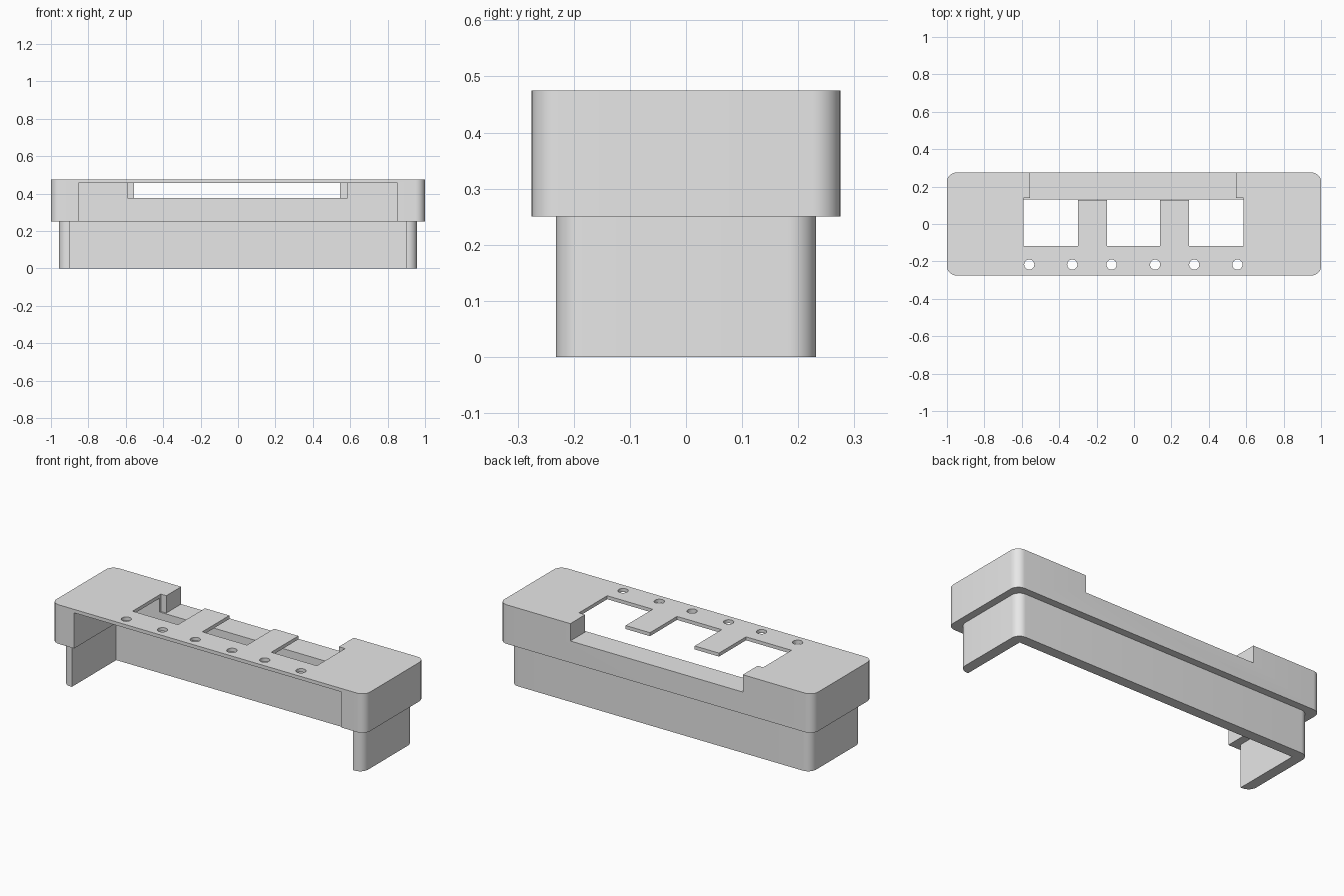
import bpy, bmesh
from math import radians

cube = bpy.data.objects.get("Cube")
if cube:
    bpy.data.objects.remove(cube, do_unlink=True)

grey = bpy.data.materials.new("plain_grey")
grey.use_nodes = True
colour = (0.8, 0.8, 0.8, 1)
grey.diffuse_color = colour
for node in grey.node_tree.nodes:
    if node.type == 'BSDF_PRINCIPLED':
        node.inputs["Base Color"].default_value = colour


def make_object(name, bm):
    mesh = bpy.data.meshes.new(name)
    bm.to_mesh(mesh)
    bm.free()
    mesh.materials.append(grey)
    obj = bpy.data.objects.new(name, mesh)
    bpy.context.collection.objects.link(obj)
    return obj


def box(name, x, y, z, corner=0):
    """Box between three (low, high) ranges, with optional round upright edges."""
    bm = bmesh.new()
    bmesh.ops.create_cube(bm, size=1)
    for v in bm.verts:
        v.co = [r[0] if c < 0 else r[1] for c, r in zip(v.co, (x, y, z))]
    if corner:
        upright = [e for e in bm.edges
                   if abs(e.verts[0].co.z - e.verts[1].co.z) > 0.01]
        bmesh.ops.bevel(bm, geom=upright, offset=corner, segments=10,
                        profile=0.5, affect='EDGES')
    return make_object(name, bm)


def peg(name, x, y, radius):
    """Upright round cutter through the top plate."""
    bm = bmesh.new()
    bmesh.ops.create_cone(bm, cap_ends=True, segments=32, radius1=radius,
                          radius2=radius, depth=0.2)
    bmesh.ops.translate(bm, verts=bm.verts, vec=(x, y, 0.47))
    return make_object(name, bm)


def carve(obj, cutters):
    """Subtract each cutter, then smooth only the rounded parts."""
    bpy.ops.object.select_all(action='DESELECT')
    bpy.context.view_layer.objects.active = obj
    obj.select_set(True)
    for cutter in cutters:
        cutter.hide_render = True
        mod = obj.modifiers.new("cut", 'BOOLEAN')
        mod.operation = 'DIFFERENCE'
        mod.solver = 'EXACT'
        mod.object = cutter
        bpy.ops.object.modifier_apply(modifier=mod.name)
        bpy.data.objects.remove(cutter, do_unlink=True)
    bpy.ops.object.shade_smooth_by_angle(angle=radians(30))


# Upper housing: thick walls on three sides under a thin top plate
housing = box("upper_housing", (-1, 1), (-0.275, 0.275), (0.25, 0.475), 0.05)
cutters = [
    box("front_opening", (-0.852, 0.852), (-0.4, 0.13), (0.1, 0.455)),
    box("back_recess", (-0.555, 0.545), (0.128, 0.4), (0.375, 0.6)),
]
# Three windows and a row of holes along the front edge
for window in ((-0.59, -0.3), (-0.145, 0.14), (0.295, 0.585)):
    cutters.append(box("window", window, (-0.118, 0.14), (0.375, 0.6)))
for x in (-0.56, -0.33, -0.12, 0.113, 0.322, 0.553):
    cutters.append(peg("hole", x, -0.217, 0.027))
carve(housing, cutters)

# Lower skirt: thin U-shaped wall, open at the front
skirt = box("lower_skirt", (-0.957, 0.957), (-0.232, 0.232), (0, 0.25), 0.05)
carve(skirt, [box("skirt_hollow", (-0.897, 0.897), (-0.4, 0.172), (-0.1, 0.4))])
